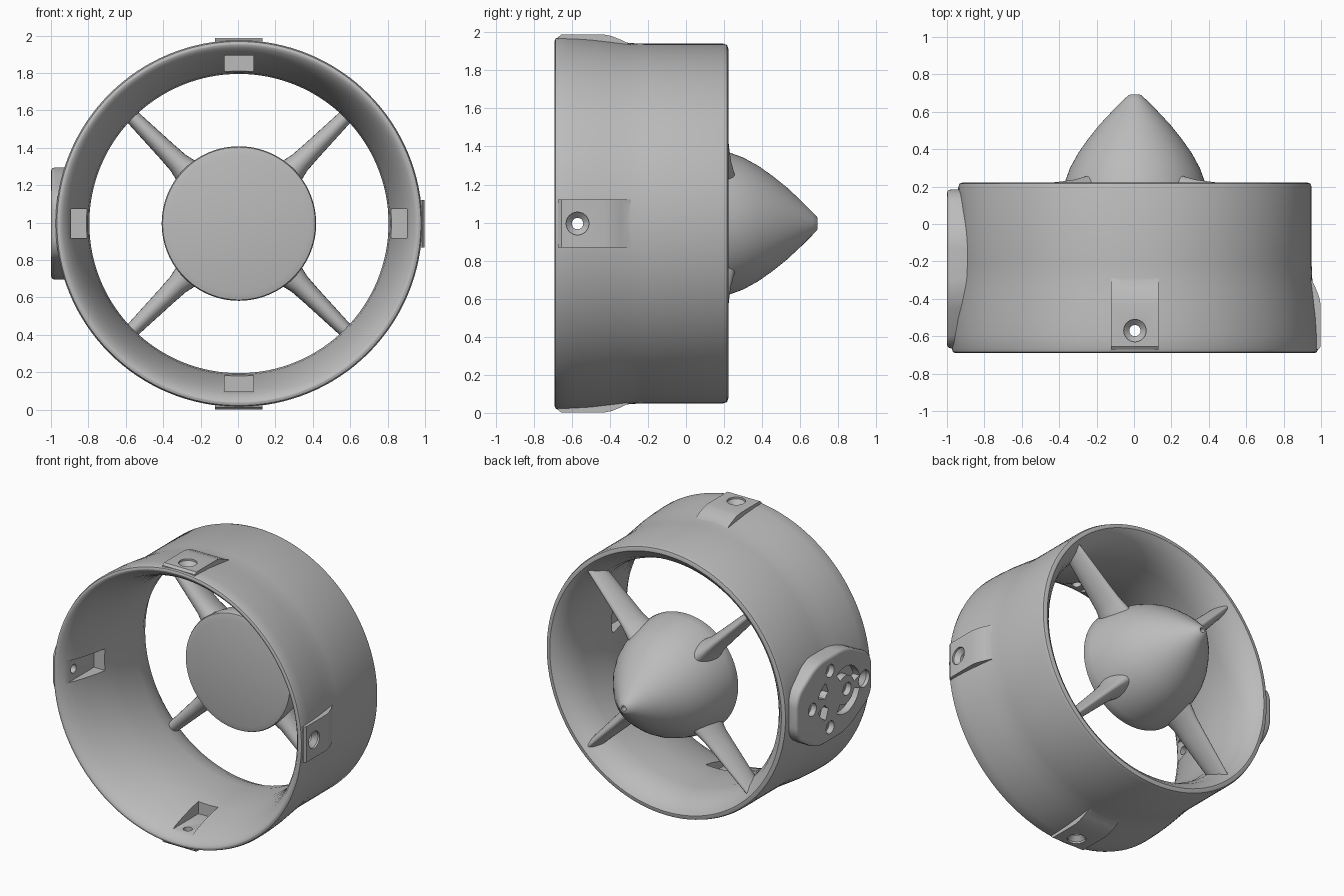
import bpy, bmesh
from math import sin, cos, pi, radians
from mathutils import Matrix, Vector

if "Cube" in bpy.data.objects:
    bpy.data.objects.remove(bpy.data.objects["Cube"])

CENTRE = Vector((0.005, 0, 0.995))      # axis of the duct, running along y
grey = bpy.data.materials.new("plain grey")
grey.use_nodes = True
grey.diffuse_color = (0.5, 0.5, 0.5, 1)
grey.node_tree.nodes["Principled BSDF"].inputs["Base Color"].default_value = (0.5, 0.5, 0.5, 1)


def loft(name, rings, matrix=Matrix()):
    """Skin a row of point rings and cap both ends."""
    bm = bmesh.new()
    rows = [[bm.verts.new(matrix @ Vector(p)) for p in ring] for ring in rings]
    for a, b in zip(rows, rows[1:]):
        n = len(a)
        for i in range(n):
            bm.faces.new((a[i], a[(i + 1) % n], b[(i + 1) % n], b[i]))
    bm.faces.new(rows[0])
    bm.faces.new(rows[-1])
    bmesh.ops.recalc_face_normals(bm, faces=bm.faces)
    mesh = bpy.data.meshes.new(name)
    bm.to_mesh(mesh)
    bm.free()
    obj = bpy.data.objects.new(name, mesh)
    bpy.context.collection.objects.link(obj)
    mesh.materials.append(grey)
    return obj


def lathe(name, profile, n=128, matrix=Matrix()):
    """Turn (radius, y) points around the y axis."""
    turns = [2 * pi * i / n for i in range(n)]
    return loft(name, [[(r * cos(t), y, r * sin(t)) for t in turns] for r, y in profile], matrix)


def prism_x(name, outline, x0, x1, matrix=Matrix()):
    """Extrude a (y, z) outline along x."""
    return loft(name, [[(x, y, z) for y, z in outline] for x in (x0, x1)], matrix)


def combine(target, tool, operation):
    mod = target.modifiers.new("combine", "BOOLEAN")
    mod.operation, mod.solver, mod.object = operation, "EXACT", tool
    bpy.context.view_layer.objects.active = target
    bpy.ops.object.modifier_apply(modifier=mod.name)
    bpy.data.objects.remove(tool)


def finish(obj, angle=32):
    obj.location = CENTRE
    bpy.ops.object.select_all(action="DESELECT")
    obj.select_set(True)
    bpy.context.view_layer.objects.active = obj
    bpy.ops.object.shade_smooth_by_angle(angle=radians(angle))


quarter_turns = [Matrix.Rotation(i * pi / 2, 4, "Y") for i in range(4)]

# Duct body, still solid
duct = lathe("duct", [
    (0.96, -0.69), (0.973, -0.685), (0.98, -0.665), (0.979, -0.6), (0.973, -0.5),
    (0.958, -0.37), (0.948, -0.29), (0.945, -0.22), (0.945, 0.195), (0.938, 0.216), (0.92, 0.222)])

# Flat screw bosses on top, left and bottom
boss_side = [(-0.672, 0.9), (-0.672, 0.98), (-0.655, 0.993), (-0.43, 0.993), (-0.39, 0.985),
             (-0.34, 0.965), (-0.29, 0.94), (-0.29, 0.9)]
for turn in quarter_turns[:3]:
    combine(duct, prism_x("boss", boss_side, -0.127, 0.127, turn), "UNION")

# Mounting pad on the right side, with rounded corners and rim
half = [(0.185, 0.15), (-0.05, 0.3), (-0.38, 0.3), (-0.665, 0.15)]
pad = prism_x("pad", half + [(y, -z) for y, z in reversed(half)], -0.88, -1.005)
bm = bmesh.new()
bm.from_mesh(pad.data)
uprights = [e for e in bm.edges if abs(e.verts[0].co.x - e.verts[1].co.x) > 0.05]
bmesh.ops.bevel(bm, geom=uprights, offset=0.08, segments=5, profile=0.5, affect="EDGES")
rim = [e for e in bm.edges if all(v.co.x < -1 for v in e.verts)]
bmesh.ops.bevel(bm, geom=rim, offset=0.022, segments=3, profile=0.5, affect="EDGES")
bm.to_mesh(pad.data)
bm.free()
combine(duct, pad, "UNION")

# Flow passage: bell mouth, throat and flared outlet
combine(duct, lathe("bore", [
    (0.957, -0.8), (0.957, -0.69), (0.94, -0.68), (0.915, -0.65), (0.885, -0.595), (0.852, -0.5),
    (0.826, -0.4), (0.808, -0.3), (0.8, -0.2), (0.8, 0.0), (0.815, 0.09), (0.85, 0.165),
    (0.885, 0.205), (0.91, 0.222), (0.91, 0.3)]), "DIFFERENCE")

# Inner nut pockets and countersunk screw holes at each quarter
screw = [(0.03, 0.8), (0.03, 0.95), (0.06, 0.98), (0.06, 1.06)]
pocket = [(-0.66, 0.7), (-0.66, 0.898), (-0.34, 0.898), (-0.34, 0.7)]
for turn in quarter_turns:
    combine(duct, prism_x("pocket", pocket, -0.077, 0.077, turn), "DIFFERENCE")
    stand = turn @ Matrix.Translation((0, -0.57, 0)) @ Matrix.Rotation(pi / 2, 4, "X")
    combine(duct, lathe("screw_hole", screw, 32, stand), "DIFFERENCE")


# Recesses and holes in the mounting pad
def arc(y, z, inner, outer, start, end, n=16):
    steps = [radians(start + (end - start) * i / n) for i in range(n + 1)]
    return ([(y + outer * cos(t), z + outer * sin(t)) for t in steps] +
            [(y + inner * cos(t), z + inner * sin(t)) for t in reversed(steps)])


for start, end in ((55, 165), (195, 305)):
    combine(duct, prism_x("slot", arc(-0.36, 0, 0.1, 0.165, start, end), -1.1, -0.955), "DIFFERENCE")
for start, end in ((20, 70), (290, 340)):
    combine(duct, prism_x("slot", arc(-0.19, 0, 0.06, 0.14, start, end), -1.1, -0.955), "DIFFERENCE")
for y, z in ((0.01, 0), (-0.19, 0.2), (-0.19, -0.2), (-0.38, 0)):
    stand = Matrix.Translation((0, y, z)) @ Matrix.Rotation(pi / 2, 4, "Z")
    hole = [(0.027, 0.92), (0.027, 0.965), (0.045, 0.965), (0.045, 1.1)]
    combine(duct, lathe("pad_hole", hole, 24, stand), "DIFFERENCE")
finish(duct)

# Hub with a pointed tail cone
hub = lathe("hub", [
    (0.37, -0.02), (0.408, -0.01), (0.413, 0.0), (0.41, 0.06), (0.398, 0.14), (0.376, 0.22),
    (0.347, 0.3), (0.303, 0.38), (0.25, 0.455), (0.19, 0.53), (0.12, 0.605), (0.06, 0.665),
    (0.035, 0.688), (0.025, 0.692), (0.018, 0.692), (0.018, 0.65)], 96)
finish(hub)

# Four tapered vanes: radius, leading y, trailing y, half thickness
stations = [(0.33, 0.015, 0.262, 0.085), (0.42, 0.022, 0.245, 0.066), (0.46, 0.03, 0.237, 0.057),
            (0.55, 0.035, 0.228, 0.051), (0.885, 0.055, 0.2, 0.035)]
rings = []
for r, y0, y1, thick in stations:
    mid, chord = (y0 + y1) / 2, (y1 - y0) / 2
    angles = [2 * pi * i / 28 for i in range(28)]
    rings.append([(thick * sin(t) * (1 - 0.25 * cos(t)), mid + chord * cos(t), r) for t in angles])
for i, place in enumerate(("upper_left", "lower_left", "lower_right", "upper_right")):
    vane = loft("vane_" + place, rings, Matrix.Rotation(pi / 4 + i * pi / 2, 4, "Y"))
    finish(vane, 40)
